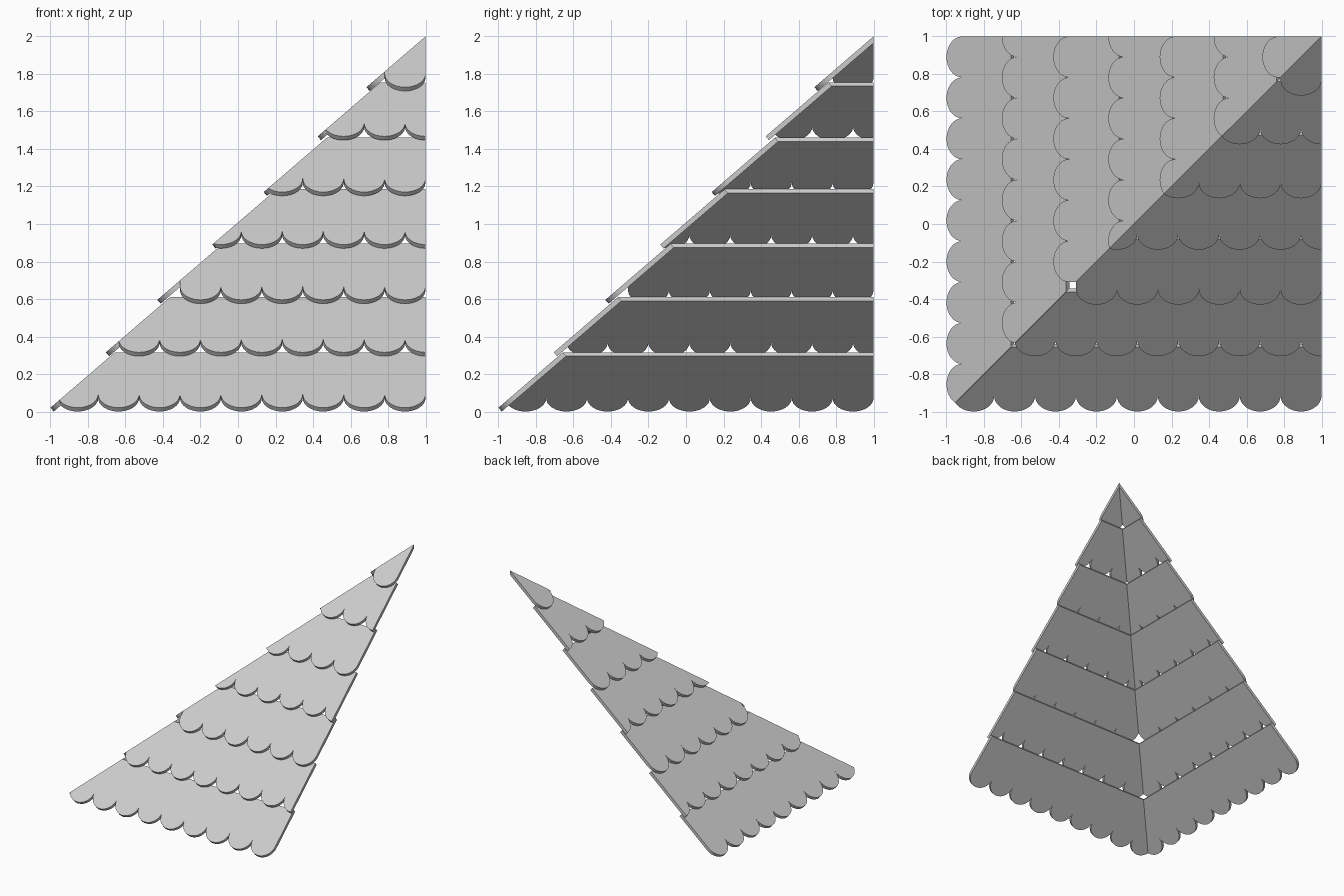
import bpy, bmesh, math
from mathutils import Vector

if "Cube" in bpy.data.objects:
    bpy.data.objects.remove(bpy.data.objects["Cube"])

SLOPE = math.atan(0.86)          # pitch of each shingle course
C, S = math.cos(SLOPE), math.sin(SLOPE)
T = 0.027                        # shingle thickness
W = 1.964 / 9                    # scallop width
R = W / 2

# per course: outer bottom y, inner bottom z, inner top z, left edge of first scallop
ROWS = [(-1.0, 0.0, 0.295, 1 - 9 * W),
        (-0.705, 0.295, 0.59, 1 - 7.5 * W),
        (-0.43, 0.575, 0.875, 1 - 6 * W),
        (-0.137, 0.87, 1.165, 1 - 5.5 * W),
        (0.137, 1.15, 1.44, 1 - 4 * W),
        (0.425, 1.447, 1.735, 1 - 2.5 * W),
        (0.685, 1.709, 2.03, 1 - W)]


def cut(bm, co, no):
    """Trim away the side the normal points to and cap it."""
    geom = bm.verts[:] + bm.edges[:] + bm.faces[:]
    bmesh.ops.bisect_plane(bm, geom=geom, dist=1e-6, plane_co=co,
                           plane_no=no, clear_outer=True)
    edges = [e for e in bm.edges if e.is_boundary]
    if edges:
        bmesh.ops.holes_fill(bm, edges=edges, sides=0)


def course(y0, z0, ztop, x0):
    """One scalloped slab, trimmed at the hip and the two open edges."""
    top = (ztop - z0) / S
    pts = [(x0, top), (x0, R)]
    x = x0
    while x < 0.99:
        for i in range(1, 17):
            a = math.pi * i / 16
            pts.append((x + R - R * math.cos(a), R - R * math.sin(a)))
        x += W
    pts.append((x, top))
    bm = bmesh.new()
    vs = [bm.verts.new((px, y0 + s * C, z0 + T * C + s * S)) for px, s in pts]
    face = bm.faces.new(vs)
    ext = bmesh.ops.extrude_face_region(bm, geom=[face], use_keep_orig=True)
    new = [g for g in ext["geom"] if isinstance(g, bmesh.types.BMVert)]
    bmesh.ops.translate(bm, verts=new, vec=Vector((0, S * T, -C * T)))
    bmesh.ops.triangulate(bm, faces=bm.faces[:])
    cut(bm, (0, 0, 0), (-1, 1, 0))
    cut(bm, (1, 0, 0), (1, 0, 0))
    cut(bm, (0, 1, 0), (0, 1, 0))
    bmesh.ops.dissolve_limit(bm, angle_limit=0.01, verts=bm.verts[:], edges=bm.edges[:])
    return bm


def finish(bm, name):
    bmesh.ops.recalc_face_normals(bm, faces=bm.faces[:])
    me = bpy.data.meshes.new(name)
    bm.to_mesh(me)
    bpy.context.collection.objects.link(bpy.data.objects.new(name, me))


for n, row in enumerate(ROWS, 1):
    bm = course(*row)
    finish(bm, f"front_shingle_row_{n}")
    # left roof side mirrors the front across the hip
    for v in bm.verts:
        v.co.x, v.co.y = v.co.y, v.co.x
    finish(bm, f"left_shingle_row_{n}")
    bm.free()
